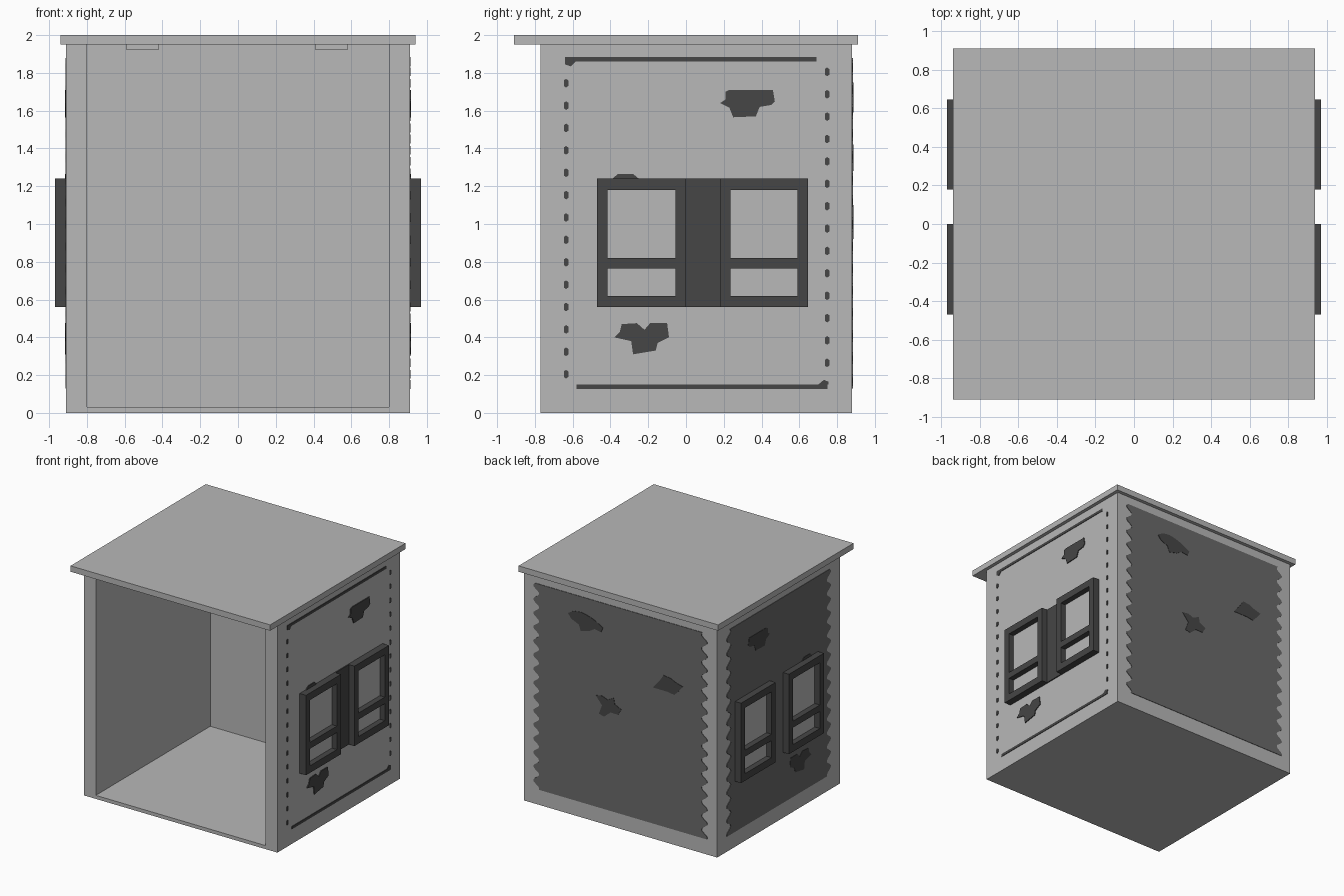
import bpy, bmesh, math

if "Cube" in bpy.data.objects:
    bpy.data.objects.remove(bpy.data.objects["Cube"])


def material(name, v):
    m = bpy.data.materials.new(name)
    m.diffuse_color = (v, v, v, 1)
    m.use_nodes = True
    m.node_tree.nodes["Principled BSDF"].inputs["Base Color"].default_value = m.diffuse_color
    return m


LIGHT = material("light_grey", 0.48)
MID = material("mid_grey", 0.145)
DARK = material("dark_grey", 0.061)


def prism(name, pts, h0, h1, place, mat):
    """Extrude a 2D outline from h0 to h1, mapped into space by place(u, v, h)."""
    bm = bmesh.new()
    lo = [bm.verts.new(place(u, v, h0)) for u, v in pts]
    hi = [bm.verts.new(place(u, v, h1)) for u, v in pts]
    n = len(pts)
    bm.faces.new(lo[::-1])
    bm.faces.new(hi)
    for i in range(n):
        j = (i + 1) % n
        bm.faces.new((lo[i], lo[j], hi[j], hi[i]))
    bmesh.ops.recalc_face_normals(bm, faces=bm.faces)
    me = bpy.data.meshes.new(name)
    bm.to_mesh(me)
    bm.free()
    me.materials.append(mat)
    ob = bpy.data.objects.new(name, me)
    bpy.context.collection.objects.link(ob)
    return ob


def rect(u0, u1, v0, v1):
    return [(u0, v0), (u1, v0), (u1, v1), (u0, v1)]


def up(u, v, h): return (u, v, h)
def on_right(u, v, h): return (0.91 + h, u, v)
def on_left(u, v, h): return (-0.91 - h, u, v)
def on_back(u, v, h): return (-u, 0.88 + h, v)


# Shell: U-shaped walls open at the front, floor, overhanging roof
prism("walls", [(-.91, -.77), (-.80, -.77), (-.80, .77), (.80, .77), (.80, -.77),
                (.91, -.77), (.91, .88), (-.91, .88)], 0, 1.95, up, LIGHT)
prism("floor", rect(-.80, .80, -.77, .77), 0, .03, up, LIGHT)
prism("roof", rect(-.94, .94, -.91, .91), 1.95, 2.0, up, LIGHT)
# Ceiling lamps
for x in (-.505, .495):
    prism("ceiling_lamp", rect(x - .085, x + .085, -.4, .4), 1.92, 1.95, up, LIGHT)

# Panels with scalloped side edges
PITCH = 0.1185
Z0, Z1 = 0.13, 1.88


def wave(z, tip_z):
    return 0.028 * math.cos(2 * math.pi * (z - tip_z) / PITCH)


def scallop(u0, u1):
    n = 120
    zs = [Z0 + (Z1 - Z0) * i / n for i in range(n + 1)]
    right = [(u1 - .028 + wave(z, .26), z) for z in zs]
    left = [(u0 + .028 - wave(z, .20), z) for z in zs]
    return right + left[::-1]


prism("back_panel", scallop(-.82, .82), -.002, .004, on_back, MID)
prism("left_panel", scallop(-.645, .757), -.002, .004, on_left, MID)

# Right wall: only the panel outline shows, as two lines and rows of dots
prism("top_line", rect(-.64, .69, 1.86, 1.883), -.002, .004, on_right, DARK)
prism("bottom_line", rect(-.58, .75, .127, .15), -.002, .004, on_right, DARK)
prism("top_line_end", [(-.64, 1.86), (-.64, 1.845), (-.61, 1.835), (-.585, 1.86)],
      -.002, .004, on_right, DARK)
prism("bottom_line_end", [(.70, .15), (.755, .15), (.755, .165), (.73, .175)],
      -.002, .004, on_right, DARK)
for k in range(14):
    for y, z in ((-.635, .205), (.747, .265)):
        zc = z + k * PITCH
        prism("edge_dot", [(y - .012, zc - .015), (y, zc - .023), (y + .012, zc - .015),
                           (y + .012, zc + .015), (y, zc + .023), (y - .012, zc + .015)],
              -.002, .004, on_right, DARK)

# Worn patches
HIGH = [(.18, 1.64), (.21, 1.66), (.21, 1.70), (.23, 1.71), (.46, 1.71), (.47, 1.65),
        (.45, 1.63), (.39, 1.62), (.37, 1.57), (.25, 1.565), (.23, 1.615)]
LOW = [(-.38, .40), (-.35, .43), (-.34, .47), (-.26, .475), (-.22, .44), (-.19, .475),
       (-.10, .475), (-.09, .40), (-.15, .37), (-.16, .33), (-.28, .31), (-.29, .38)]
MIDDLE = [(-.40, 1.16), (-.39, 1.24), (-.36, 1.265), (-.28, 1.265), (-.25, 1.24), (-.24, 1.16)]
for place in (on_right, on_left):
    for shape in (HIGH, LOW, MIDDLE):
        prism("side_patch", shape, -.001, .007, place, DARK)

STREAK = [(-.16, .04), (-.11, .07), (-.04, .08), (.01, .07), (.05, .06), (.10, .04), (.17, .0),
          (.15, -.04), (.09, -.03), (.04, -.06), (-.04, -.08), (-.06, -.03), (-.13, .0)]
DIAMOND = [(-.14, -.05), (-.08, .02), (-.04, .08), (.03, .07), (.07, .05), (.14, .03),
           (.10, -.02), (.06, -.06), (.0, -.05), (-.06, -.05)]
STAR = [(-.12, .06), (-.06, .07), (-.01, .05), (.05, .08), (.06, .03), (.12, .0),
        (.09, -.05), (.02, -.05), (-.04, -.10), (-.09, -.09), (-.06, -.01)]
for shape, cu, cv in ((STREAK, -.33, 1.67), (DIAMOND, .45, 1.34), (STAR, -.11, 1.02)):
    prism("back_patch", [(cu + u, cv + v) for u, v in shape], -.001, .007, on_back, DARK)

# Windows on both sides: frame bars around light panes
for place in (on_right, on_left):
    for a, b in ((-.47, 0.0), (.18, .645)):
        for r in (rect(a, a + .055, .56, 1.24), rect(b - .055, b, .56, 1.24),
                  rect(a + .055, b - .055, 1.18, 1.24), rect(a + .055, b - .055, .765, .82),
                  rect(a + .055, b - .055, .56, .62)):
            prism("window_frame", r, 0, .06, place, DARK)
        prism("window_pane", rect(a + .05, b - .05, .6, 1.2), 0, .012, place, LIGHT)
# Dark strip between the right windows
prism("window_divider", rect(0, .18, .56, 1.24), 0, .009, on_right, DARK)
